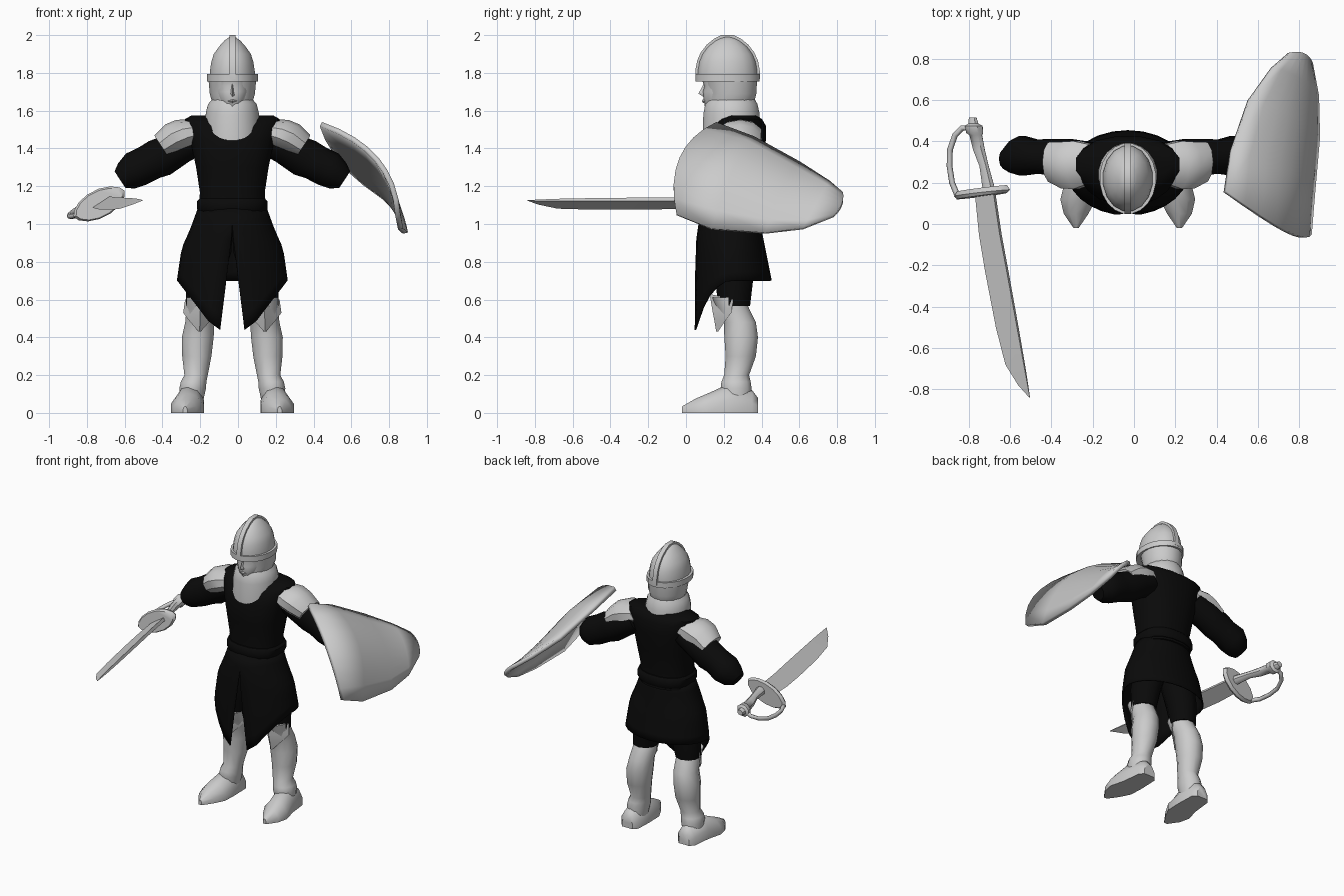
import bpy, bmesh, math
from mathutils import Vector

cube = bpy.data.objects.get("Cube")
if cube:
    bpy.data.objects.remove(cube, do_unlink=True)

MID = -0.03  # body centre line


def material(name, v):
    m = bpy.data.materials.new(name)
    m.use_nodes = True
    m.diffuse_color = (v, v, v, 1)
    b = m.node_tree.nodes["Principled BSDF"]
    b.inputs["Base Color"].default_value = (v, v, v, 1)
    b.inputs["Roughness"].default_value = 0.8
    return m


STEEL = material("steel_grey", 0.6)
CLOTH = material("black_cloth", 0.003)


def finish(ob, mat, x, angle):
    ob.location.x = x
    ob.data.materials.append(mat)
    bpy.ops.object.select_all(action='DESELECT')
    bpy.context.view_layer.objects.active = ob
    ob.select_set(True)
    if ob.type == 'MESH':
        bpy.ops.object.shade_smooth_by_angle(angle=math.radians(angle))
    return ob


def skin(name, rings, mat, x=MID, closed=True, caps=True, mirror=False, angle=42):
    """Loft a surface through rings of points, optionally on both sides."""
    bm = bmesh.new()
    for s in ((1, -1) if mirror else (1,)):
        rows = [[bm.verts.new((p[0] * s, p[1], p[2])) for p in r] for r in rings]
        n = len(rows[0])
        for a, b in zip(rows, rows[1:]):
            for i in range(n if closed else n - 1):
                j = (i + 1) % n
                bm.faces.new((a[i], a[j], b[j], b[i]))
        if caps:
            bm.faces.new(rows[0])
            bm.faces.new(rows[-1])
    bmesh.ops.remove_doubles(bm, verts=bm.verts, dist=0.0005)
    bmesh.ops.recalc_face_normals(bm, faces=bm.faces)
    me = bpy.data.meshes.new(name)
    bm.to_mesh(me)
    bm.free()
    ob = bpy.data.objects.new(name, me)
    bpy.context.collection.objects.link(ob)
    return finish(ob, mat, x, angle)


def thicken(ob, t, offset):
    m = ob.modifiers.new("thickness", 'SOLIDIFY')
    m.thickness, m.offset = t, offset


def power(v, p):
    return math.copysign(abs(v) ** p, v)


def oval(cx, cy, z, rx, ry, n=14, p=1.0):
    """Horizontal ring."""
    a = [math.tau * (i + 0.5) / n for i in range(n)]
    return [(cx + rx * power(math.cos(t), p), cy + ry * power(math.sin(t), p), z) for t in a]


def arm_ring(x, y, z, r, ry, n=10):
    """Ring square to the sloping arm."""
    a = [math.tau * i / n for i in range(n)]
    return [(x + 0.55 * r * math.cos(t), y + ry * math.sin(t), z + 0.84 * r * math.cos(t)) for t in a]


def lerp(table, z):
    """Read a value from a table of (z, value), z falling."""
    for (z0, v0), (z1, v1) in zip(table, table[1:]):
        if z >= z1:
            return v0 + (v1 - v0) * (z0 - z) / (z0 - z1)
    return table[-1][1]


# Tunic body and belt
skin("tunic_body", [oval(0, cy, z, rx, ry, 16, 0.85) for z, cy, rx, ry in (
    (1.05, .25, .178, .15), (1.17, .25, .175, .14), (1.30, .255, .195, .16),
    (1.44, .26, .225, .165), (1.52, .28, .25, .145), (1.555, .29, .255, .115),
    (1.575, .30, .22, .07))], CLOTH)
skin("belt", [oval(0, .25, z, rx, rx * .86, 16, 0.85) for z, rx in (
    (1.065, .18), (1.08, .19), (1.12, .19), (1.135, .176))], CLOTH)

# Skirt with split, pointed front panels
WIDE = ((1.08, .18), (.97, .22), (.87, .265), (.7, .29), (.44, .29))
FRONT = ((1.08, .16), (.96, .19), (.7, .2), (.44, .205))
BACK = ((1.08, .13), (.95, .15), (.7, .2), (.44, .2))
COLS = 12
skirt = []
for j in range(9):
    row = []
    for i in range(COLS + 1):
        u = i / COLS
        hem = 0.70
        if u < 0.5:
            hem = min(0.70, 0.44 + max(0, .29 * math.sin(math.pi * u) - .03) * 1.02)
        z = 1.08 + (hem - 1.08) * j / 8
        rx = lerp(WIDE, z)
        start = math.asin(max(0, 0.065 * (0.96 - z) / 0.52) / rx)
        a = start + (math.pi - start) * u
        ry = lerp(FRONT if a < math.pi / 2 else BACK, z)
        row.append((rx * math.sin(a), .25 - ry * math.cos(a), z))
    skirt.append(row)
thicken(skin("skirt", skirt, CLOTH, closed=False, caps=False, mirror=True), 0.008, 0)

# Legs
skin("breeches", [oval(cx, .255, z, r, r, 10) for cx, z, r in (
    (.09, 1.02, .1), (.11, .85, .11), (.15, .7, .1), (.165, .565, .084))], CLOTH, mirror=True)
skin("greave", [oval(cx, cy, z, rx, ry, 12) for z, cx, cy, rx, ry in (
    (.05, .215, .27, .06, .075), (.13, .21, .265, .073, .085), (.165, .205, .265, .07, .08),
    (.2, .192, .268, .064, .068), (.3, .188, .29, .08, .083), (.4, .183, .292, .087, .092),
    (.48, .172, .285, .08, .088), (.55, .166, .25, .08, .088), (.61, .165, .225, .08, .088))],
    STEEL, mirror=True)
skin("shoe", [[(cx + w * sx, y, h * sz) for sx, sz in (
    (-1, 0), (-1, .45), (-.55, .88), (0, 1), (.55, .88), (1, .45), (1, 0))] for y, cx, w, h in (
    (.38, .22, .04, .08), (.35, .22, .066, .12), (.22, .225, .075, .15), (.12, .24, .086, .105),
    (.05, .25, .06, .075), (-.02, .25, .012, .035))], STEEL, mirror=True)
skin("knee_guard", [
    [(.085, .25, .60), (.165, .125, .63), (.25, .25, .60)],
    [(.082, .24, .53), (.17, .14, .54), (.26, .24, .53)],
    [(.115, .21, .49), (.172, .15, .49), (.23, .21, .49)],
    [(.168, .17, .43), (.173, .16, .43), (.178, .17, .43)]], STEEL, mirror=True)

# Arms
skin("sleeve", [arm_ring(*v) for v in (
    (.18, .31, 1.45, .08, .09), (.28, .315, 1.405, .09, .1), (.385, .325, 1.35, .105, .09),
    (.44, .325, 1.325, .097, .085), (.51, .33, 1.29, .098, .1), (.56, .325, 1.255, .08, .08),
    (.595, .315, 1.235, .052, .05))], CLOTH, mirror=True)
skin("shoulder_plate", [arm_ring(*v) for v in (
    (.18, .29, 1.495, .07, .1), (.25, .285, 1.48, .085, .122), (.31, .285, 1.455, .085, .118),
    (.375, .30, 1.41, .07, .1))], STEEL, mirror=True)

# Collar with a bib dipping at the front
collar = []
for rx, ry, z, dip in ((.1, .12, 1.67, 0), (.13, .14, 1.635, 0),
                       (.142, .15, 1.59, .01), (.145, .155, 1.54, .10)):
    ring = oval(0, .24, z, rx, ry, 20)
    collar.append([(x, y, pz - dip * max(0, (.24 - y) / ry) ** 1.5) for x, y, pz in ring])
skin("collar", collar, STEEL)

# Head
skin("coif", [oval(0, cy, z, rx, ry, 16) for z, cy, rx, ry in (
    (1.59, .22, .08, .11), (1.63, .235, .105, .125), (1.69, .245, .122, .13),
    (1.78, .235, .13, .145))], STEEL)
skin("face", [oval(0, .2, z, rx, ry, 14) for z, rx, ry in (
    (1.60, .045, .08), (1.62, .06, .1), (1.66, .08, .107), (1.70, .09, .112),
    (1.73, .093, .103), (1.77, .093, .118))], STEEL)
skin("nose", [[(-w, .115, z), (0, y, z), (w, .115, z)] for z, y, w in (
    (1.745, .095, .008), (1.69, .066, .018), (1.675, .09, .022))], STEEL, angle=20)
skin("lips", [[(-w, .105, z), (0, y, z), (w, .105, z)] for z, y, w in (
    (1.66, .09, .012), (1.651, .083, .03), (1.64, .092, .014))], STEEL, angle=20)

# Helmet: dome, brow band and crest strip
DOME = ((1.77, .122, .16), (1.81, .121, .16), (1.86, .113, .151), (1.90, .1, .134),
        (1.94, .071, .104), (1.97, .044, .068), (1.99, .016, .03))
skin("helmet_dome", [oval(0, .22, z, rx, ry, 16) for z, rx, ry in DOME], STEEL, angle=50)
skin("helmet_band", [oval(0, .22, z, .137 - d, .172 - d, 20) for z, d in (
    (1.755, .02), (1.755, 0), (1.793, 0), (1.793, .02))], STEEL, angle=30)
arc = [(.22 - ry, z) for z, rx, ry in DOME] + [(.22 + ry, z) for z, rx, ry in reversed(DOME)]
crest = []
for y, z in arc:
    out = Vector((y - .22, z - 1.79)).normalized() * 0.011
    inn = out * -0.6
    crest.append([(-.016, y + inn.x, z + inn.y), (-.016, y + out.x, z + out.y),
                  (.016, y + out.x, z + out.y), (.016, y + inn.x, z + inn.y)])
skin("helmet_crest", crest, STEEL, angle=40)


# Sword, lying in a plane tilted about its own axis
def lay(x, y, up=0.0):
    axis = -0.70 - 0.197 * (y - 0.16)
    return Vector((x - 0.45 * up, y, 1.125 + 0.5 * (x - axis) + 0.89 * up))


skin("sword_blade", [[lay(l, y), lay(r, y, t), lay(r, y, -t)] for y, l, r, t in (
    (.15, -.77, -.675, .011), (-.05, -.75, -.645, .011), (-.22, -.722, -.613, .010),
    (-.5, -.668, -.562, .009), (-.68, -.622, -.53, .007), (-.78, -.56, -.513, .004),
    (-.84, -.506, -.503, .001))], STEEL, x=0, angle=30)
guard = []
for y, k in ((.135, .9), (.15, 1), (.172, .9)):
    guard.append([lay(-.735 + .135 * k * math.cos(t) , y + .12 * .135 * math.cos(t),
                      .075 * k * power(math.sin(t), 1.2))
                  for t in (math.tau * i / 14 for i in range(14))])
skin("sword_guard", guard, STEEL, x=0, angle=40)
grip = []
for x, y, r in ((-.70, .16, .03), (-.725, .28, .022), (-.75, .36, .028), (-.765, .43, .03),
                (-.77, .44, .04), (-.775, .475, .042), (-.777, .485, .024), (-.78, .515, .018)):
    grip.append([lay(x + r * math.cos(t), y, r * math.sin(t))
                 for t in (math.tau * i / 8 for i in range(8))])
skin("sword_grip", grip, STEEL, x=0)
cu = bpy.data.curves.new("knuckle_bow", 'CURVE')
cu.dimensions = '3D'
cu.bevel_depth, cu.bevel_resolution = 0.014, 1
bow = ((-.855, .14), (-.88, .2), (-.892, .28), (-.89, .36), (-.865, .43), (-.83, .465), (-.775, .465))
sp = cu.splines.new('POLY')
sp.points.add(len(bow) - 1)
for pt, (x, y) in zip(sp.points, bow):
    pt.co = (*lay(x, y), 1)
ob = bpy.data.objects.new("knuckle_bow", cu)
bpy.context.collection.objects.link(ob)
finish(ob, STEEL, 0, 40)

# Curved shield: each row runs upper edge, middle, lower edge
rows = []
for a, m, b in (
        ((.445, .16, 1.54), (.745, -.035, 1.35), (.86, -.05, 1.05)),
        ((.475, .36, 1.465), (.76, .255, 1.30), (.875, .135, .975)),
        ((.56, .605, 1.33), (.79, .51, 1.19), (.90, .42, .955)),
        ((.675, .76, 1.23), (.81, .70, 1.13), (.895, .62, .98)),
        ((.76, .83, 1.17), (.825, .825, 1.11), (.865, .78, 1.045))):
    a, m, b = Vector(a), Vector(m), Vector(b)
    rows.append([a * (1 - t) * (1 - 2 * t) + m * 4 * t * (1 - t) + b * t * (2 * t - 1)
                 for t in (k / 8 for k in range(9))])
shield = skin("shield", rows, STEEL, x=0, closed=False, caps=False)
if sum((f.normal for f in shield.data.polygons), Vector()).x < 0:
    shield.data.flip_normals()
thicken(shield, 0.028, -1)
